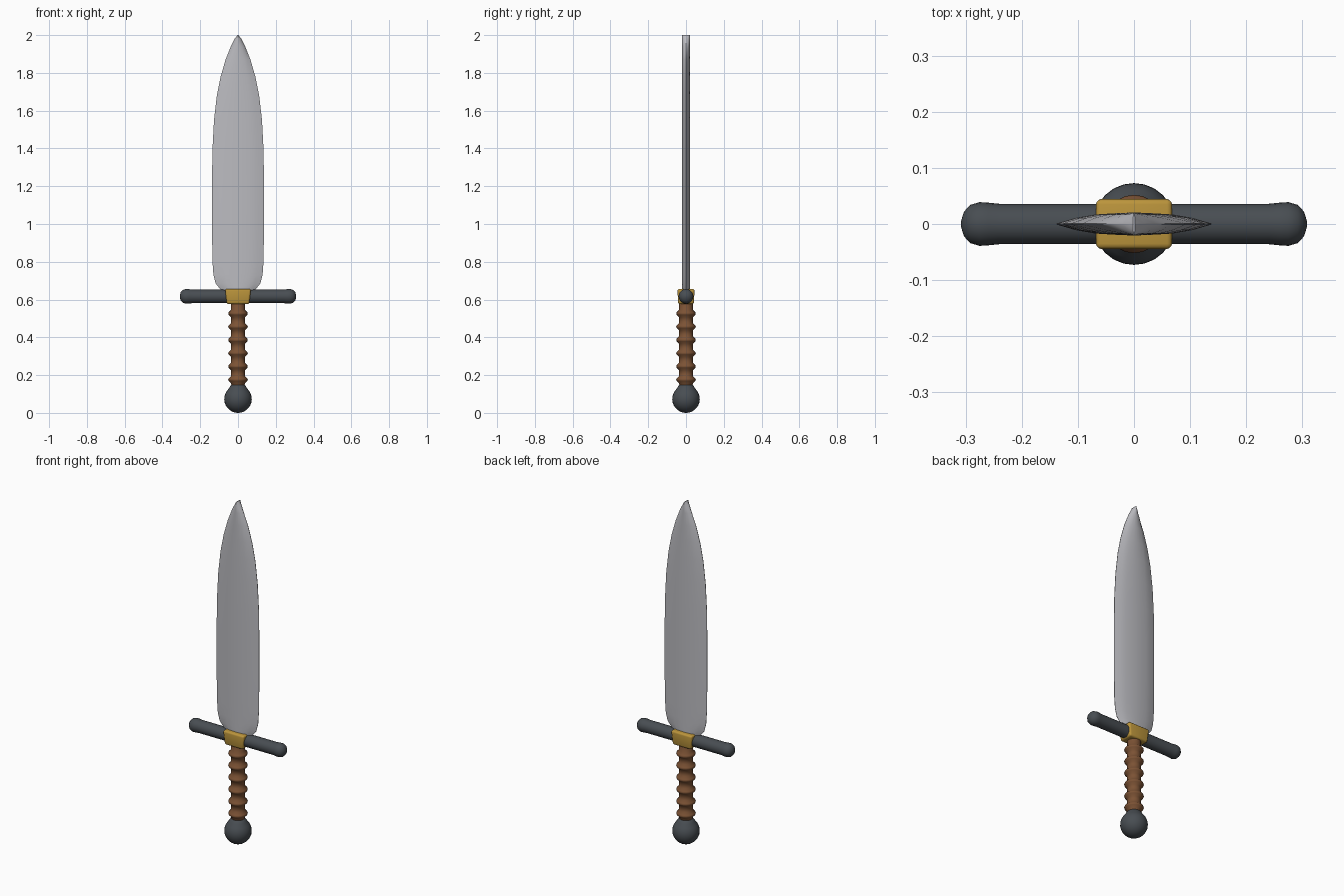
import bpy, bmesh, math
from mathutils import Matrix

cube = bpy.data.objects.get("Cube")
if cube:
    bpy.data.objects.remove(cube, do_unlink=True)


def material(name, color):
    m = bpy.data.materials.new(name)
    m.use_nodes = True
    m.diffuse_color = (*color, 1)
    m.node_tree.nodes["Principled BSDF"].inputs["Base Color"].default_value = (*color, 1)
    return m


steel = material("steel", (0.50, 0.50, 0.53))
iron = material("dark iron", (0.065, 0.075, 0.085))
gold = material("gold", (0.50, 0.30, 0.045))
leather = material("brown leather", (0.20, 0.085, 0.035))


def finish(bm, name, mat, angle=40):
    bmesh.ops.recalc_face_normals(bm, faces=bm.faces)
    mesh = bpy.data.meshes.new(name)
    bm.to_mesh(mesh)
    bm.free()
    obj = bpy.data.objects.new(name, mesh)
    bpy.context.collection.objects.link(obj)
    mesh.materials.append(mat)
    bpy.ops.object.select_all(action='DESELECT')
    obj.select_set(True)
    bpy.context.view_layer.objects.active = obj
    bpy.ops.object.shade_smooth_by_angle(angle=math.radians(angle))
    return obj


def loft(bm, loops):
    """Skin a list of equal-length point loops and cap both ends."""
    rings = [[bm.verts.new(p) for p in loop] for loop in loops]
    n = len(rings[0])
    for a, b in zip(rings, rings[1:]):
        for i in range(n):
            j = (i + 1) % n
            bm.faces.new((a[i], a[j], b[j], b[i]))
    bm.faces.new(rings[0][::-1])
    bm.faces.new(rings[-1])


def lathe(name, profile, mat, sides=24, matrix=None, angle=40):
    """Turn a (radius, height) profile about z."""
    bm = bmesh.new()
    turn = [2 * math.pi * i / sides for i in range(sides)]
    loft(bm, [[(r * math.cos(t), r * math.sin(t), z) for t in turn] for r, z in profile])
    if matrix:
        bm.transform(matrix)
    return finish(bm, name, mat, angle)


# Blade: leaf outline (half width, height) with a lens cross-section
outline = [(0.08, 0.64), (0.098, 0.66), (0.118, 0.685), (0.13, 0.73), (0.135, 0.8),
           (0.138, 1.0), (0.138, 1.2), (0.135, 1.4), (0.127, 1.55), (0.112, 1.68),
           (0.092, 1.78), (0.066, 1.87), (0.038, 1.94), (0.018, 1.98), (0.002, 2.0)]
half = [(1, 0.001), (0.75, 0.011), (0.5, 0.017), (0.2, 0.0195), (0, 0.0205)]
upper = half + [(-x, y) for x, y in half[-2::-1]]
section = upper + [(x, -y) for x, y in upper[::-1]]
bm = bmesh.new()
loft(bm, [[(x * w, y, z) for x, y in section] for w, z in outline])
finish(bm, "blade", steel)

# Crossguard: round bar with slightly swollen, rounded ends
end = [(0.036, 0.24), (0.038, 0.26), (0.039, 0.275), (0.034, 0.292),
       (0.022, 0.303), (0.006, 0.308)]
bar = [(r, -x) for r, x in end[::-1]] + end
lathe("crossguard", bar, iron, 20,
      Matrix.Translation((0, 0, 0.617)) @ Matrix.Rotation(math.pi / 2, 4, 'Y'))

# Collar: bevelled block, narrower toward the grip
bm = bmesh.new()
bmesh.ops.create_cube(bm, size=1)
for v in bm.verts:
    top = v.co.z > 0
    v.co.x *= 0.138 if top else 0.118
    v.co.y *= 0.09 if top else 0.084
    v.co.z = 0.657 if top else 0.576
bmesh.ops.bevel(bm, geom=bm.edges[:], offset=0.01, segments=3, profile=0.5, affect='EDGES')
finish(bm, "collar", gold)

# Grip: core with evenly spaced raised rings
grip = [(0.034, 0.12)]
for i in range(6):
    z = 0.176 + 0.07 * i
    grip += [(0.036, z - 0.02), (0.049, z - 0.007), (0.052, z),
             (0.049, z + 0.007), (0.036, z + 0.02)]
grip.append((0.036, 0.6))
lathe("grip", grip, leather, 20, angle=50)

# Pommel: ball drawn up into a short neck
ball = [(0.073 * math.sin(a), 0.073 - 0.073 * math.cos(a))
        for a in (math.radians(d) for d in range(3, 130, 12))]
lathe("pommel", ball + [(0.047, 0.132), (0.038, 0.146), (0.03, 0.15)], iron)
